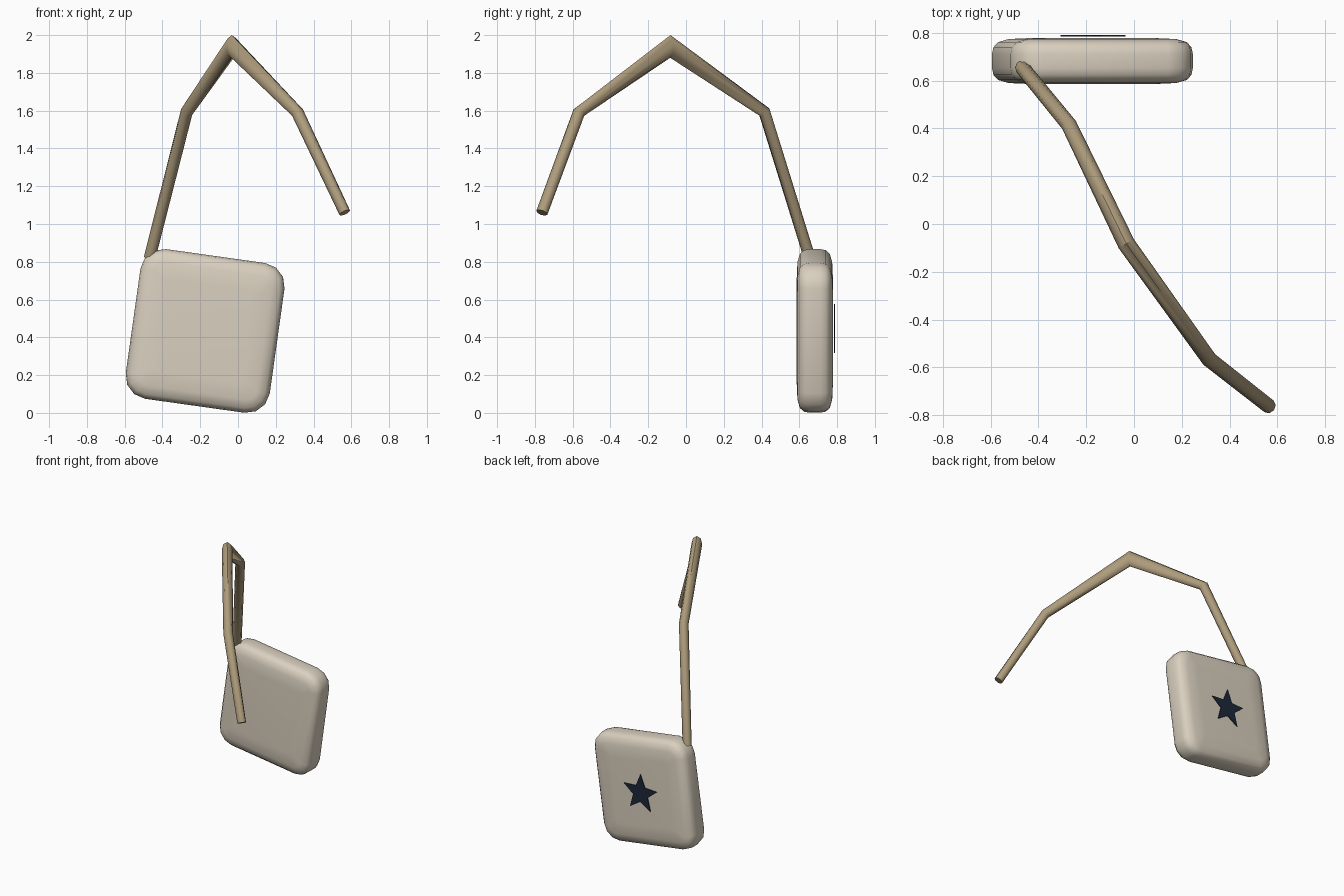
import bpy, bmesh, math
from mathutils import Vector, Matrix

if "Cube" in bpy.data.objects:
    bpy.data.objects.remove(bpy.data.objects["Cube"])


def material(name, rgb):
    m = bpy.data.materials.new(name)
    m.diffuse_color = (*rgb, 1.0)
    m.use_nodes = True
    m.node_tree.nodes["Principled BSDF"].inputs["Base Color"].default_value = m.diffuse_color
    return m


cream = material("cream fabric", (0.70, 0.63, 0.52))
tan = material("tan strap", (0.42, 0.33, 0.20))
navy = material("dark navy", (0.012, 0.021, 0.042))


def loft(name, rings, mat, smooth=None):
    """Skin a list of equal-length rings and cap both ends."""
    bm = bmesh.new()
    vs = [[bm.verts.new(p) for p in ring] for ring in rings]
    n = len(vs[0])
    for a, b in zip(vs, vs[1:]):
        for i in range(n):
            j = (i + 1) % n
            bm.faces.new((a[i], a[j], b[j], b[i]))
    bm.faces.new(vs[0][::-1])
    bm.faces.new(vs[-1])
    bmesh.ops.recalc_face_normals(bm, faces=bm.faces)
    me = bpy.data.meshes.new(name)
    bm.to_mesh(me)
    bm.free()
    me.materials.append(mat)
    ob = bpy.data.objects.new(name, me)
    bpy.context.collection.objects.link(ob)
    if smooth:
        bpy.ops.object.select_all(action='DESELECT')
        ob.select_set(True)
        bpy.context.view_layer.objects.active = ob
        bpy.ops.object.shade_smooth_by_angle(angle=math.radians(smooth))
    return ob


# Pouch body: rounded square, soft rim, tilted in its own plane
tilt = Matrix.Rotation(math.radians(8), 3, 'Y')
centre = Vector((-0.174, 0.682, 0.434))


def rounded_ring(inset, y, w=0.385, h=0.40, r=0.12, steps=3):
    rad = max(r - inset, 0.03)
    ring = []
    for k, (sx, sz) in enumerate(((1, 1), (-1, 1), (-1, -1), (1, -1))):
        for s in range(steps + 1):
            a = math.radians(90 * (k + s / steps))
            p = Vector((sx * (w - inset - rad) + rad * math.cos(a), y,
                        sz * (h - inset - rad) + rad * math.sin(a)))
            ring.append(centre + tilt @ p)
    return ring


rim = [(0.15, 0.096), (0.07, 0.092), (0.025, 0.079), (0.006, 0.058), (0.0, 0.03)]
profile = [(i, -y) for i, y in rim] + [(i, y) for i, y in reversed(rim)]
loft("pouch_body", [rounded_ring(i, y) for i, y in profile], cream, 50)

# Strap: faceted tube bent over a peak, thicker at the top
path = [Vector(p) for p in ((0.565, -0.763, 1.06), (0.315, -0.567, 1.59),
                            (-0.032, -0.083, 1.94), (-0.272, 0.415, 1.593),
                            (-0.468, 0.655, 0.82))]
sizes = [(0.031, 0.031), (0.033, 0.034), (0.037, 0.06), (0.033, 0.034), (0.031, 0.031)]
rings = []
for i, (p, (wide, tall)) in enumerate(zip(path, sizes)):
    t = Vector()
    if i > 0:
        t += (p - path[i - 1]).normalized()
    if i < len(path) - 1:
        t += (path[i + 1] - p).normalized()
    t.normalize()
    side = t.cross(Vector((0, 0, 1))).normalized()
    up = side.cross(t)
    rings.append([p + side * wide * math.cos(k * math.pi / 4) + up * tall * math.sin(k * math.pi / 4)
                  for k in range(8)])
loft("strap", rings, tan, 50)

# Star badge: thin plate on the back
def star_ring(y):
    pts = []
    for k in range(10):
        r = 0.143 if k % 2 == 0 else 0.063
        a = math.pi / 2 + k * math.pi / 5
        pts.append(Vector((-0.172 + r * math.cos(a), y, 0.434 + r * math.sin(a))))
    return pts


loft("star_badge", [star_ring(0.784), star_ring(0.79)], navy)
